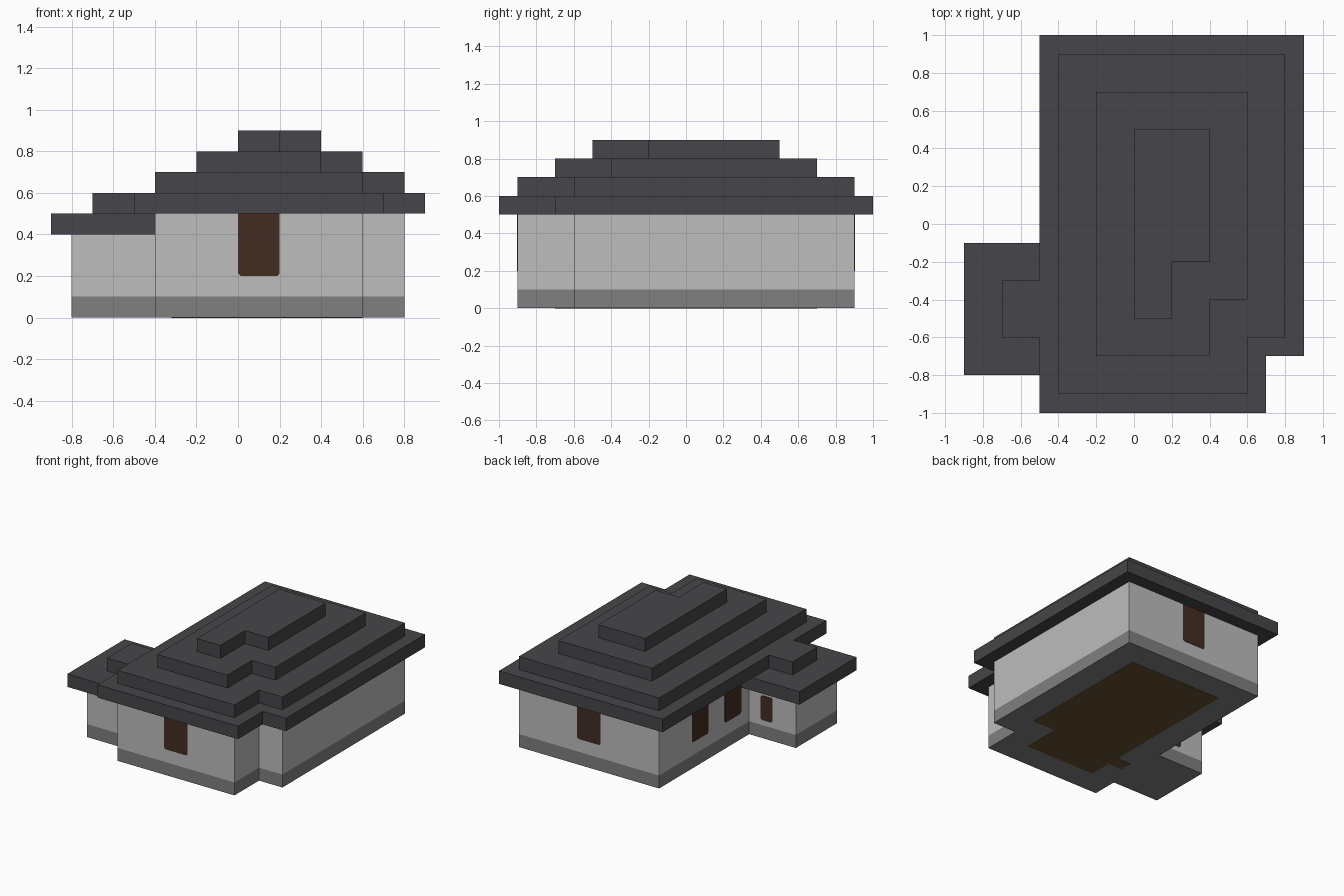
import bpy
import bmesh
from math import pi
from mathutils import Matrix, Vector

cube = bpy.data.objects.get("Cube")
if cube:
    bpy.data.objects.remove(cube, do_unlink=True)


def material(name, rgb):
    mat = bpy.data.materials.new(name)
    mat.use_nodes = True
    mat.diffuse_color = (*rgb, 1)
    mat.node_tree.nodes["Principled BSDF"].inputs["Base Color"].default_value = (*rgb, 1)
    return mat


roof_slate = material("roof slate", (0.061, 0.06, 0.067))
wall_plaster = material("pale wall", (0.51, 0.51, 0.51))
base_stone = material("base stone", (0.216, 0.216, 0.216))
opening_wood = material("dark wood", (0.054, 0.025, 0.016))
floor_wood = material("floor wood", (0.138, 0.08, 0.034))


def prism(name, outline, low, high, mat, matrix=Matrix()):
    """Extrude a flat outline from low to high, then place it."""
    bm = bmesh.new()
    face = bm.faces.new([bm.verts.new((x, y, low)) for x, y in outline])
    top = bmesh.ops.extrude_face_region(bm, geom=[face])["geom"]
    moved = [v for v in top if isinstance(v, bmesh.types.BMVert)]
    bmesh.ops.translate(bm, verts=moved, vec=(0, 0, high - low))
    bmesh.ops.transform(bm, matrix=matrix, verts=bm.verts)
    bmesh.ops.recalc_face_normals(bm, faces=bm.faces)
    mesh = bpy.data.meshes.new(name)
    bm.to_mesh(mesh)
    bm.free()
    mesh.materials.append(mat)
    obj = bpy.data.objects.new(name, mesh)
    bpy.context.collection.objects.link(obj)
    return obj


def rect(x0, x1, y0, y1):
    return [(x0, y0), (x1, y0), (x1, y1), (x0, y1)]


def notched(inset):
    """Main house outline, moved inward, with its front corner stepped back."""
    x0, x1, y = -0.4 + inset, 0.8 - inset, 0.9 - inset
    return [(x0, -y), (x1 - 0.2, -y), (x1 - 0.2, 0.3 - y),
            (x1, 0.3 - y), (x1, y), (x0, y)]


# Stone base and walls of the house and its side wing
wing = rect(-0.8, -0.4, -0.7, -0.2)
for part, outline, height in (("main", notched(0), 0.5), ("wing", wing, 0.4)):
    prism(part + "_base", outline, 0, 0.1, base_stone)
    prism(part + "_walls", outline, 0.1, height, wall_plaster)

# Stepped roofs
for i, inset in enumerate((-0.1, 0, 0.2, 0.4)):
    z = 0.5 + i * 0.1
    prism(f"main_roof_tier_{i + 1}", notched(inset), z, z + 0.1, roof_slate)
prism("wing_roof_eave", rect(-0.9, -0.4, -0.8, -0.1), 0.4, 0.5, roof_slate)
prism("wing_roof_cap", rect(-0.7, -0.5, -0.6, -0.3), 0.5, 0.6, roof_slate)

# Wooden floor patch under the house, with a small doorway tab
prism("floor", notched(0.2), -0.002, 0.002, floor_wood)
prism("floor_tab", rect(-0.32, -0.2, -0.52, -0.42), -0.002, 0.002, floor_wood)


def opening(name, place, angle, width, low, high):
    """Thin upright plate with clipped corners, centred on a wall point."""
    w, c = width / 2, 0.012
    shape = [(-w + c, low), (w - c, low), (w, low + c), (w, high - c),
             (w - c, high), (-w + c, high), (-w, high - c), (-w, low + c)]
    matrix = (Matrix.Translation(Vector((*place, 0)))
              @ Matrix.Rotation(angle, 4, "Z") @ Matrix.Rotation(pi / 2, 4, "X"))
    prism(name, shape, -0.003, 0.003, opening_wood, matrix)


# Door and windows
opening("front_door", (0.1, -0.9), 0, 0.2, 0.2, 0.51)
opening("back_window", (0.2, 0.9), pi, 0.2, 0.2, 0.51)
for i, y in enumerate((0.4, 0)):
    opening(f"side_window_{i + 1}", (-0.4, y), -pi / 2, 0.2, 0.2, 0.51)
opening("wing_window", (-0.55, -0.2), pi, 0.1, 0.14, 0.33)
